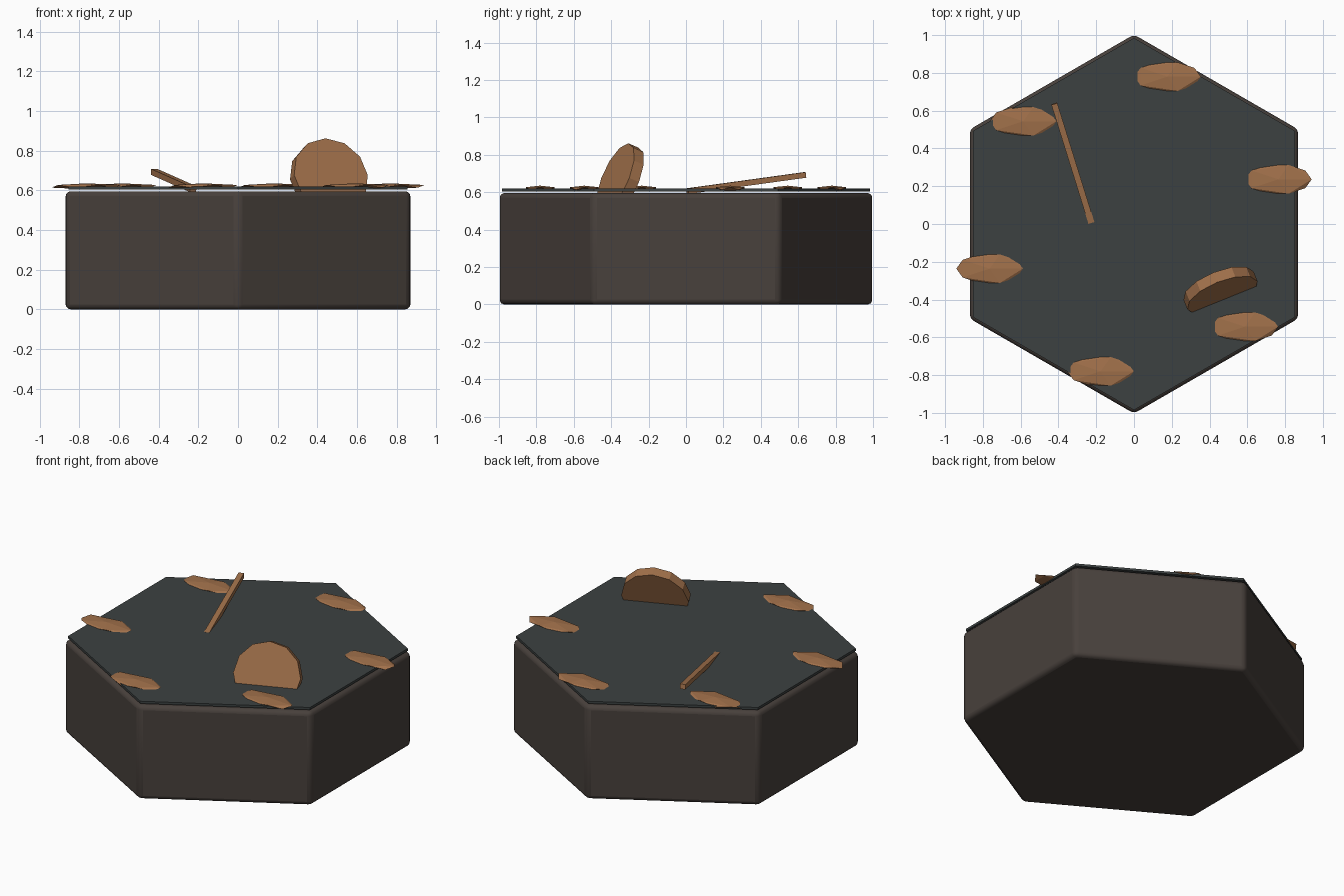
import bpy
from math import radians, cos, sin, pi

if "Cube" in bpy.data.objects:
    bpy.data.objects.remove(bpy.data.objects["Cube"])


def material(name, rgb):
    m = bpy.data.materials.new(name)
    m.diffuse_color = (*rgb, 1)
    m.use_nodes = True
    m.node_tree.nodes["Principled BSDF"].inputs["Base Color"].default_value = m.diffuse_color
    return m


stone = material("dark_stone", (0.065, 0.052, 0.045))
slate = material("slate_surface", (0.045, 0.053, 0.053))
wood = material("brown_wood", (0.36, 0.165, 0.07))


def finish(name, mat):
    ob = bpy.context.object
    ob.name = name
    ob.data.materials.append(mat)
    return ob


def prism(name, sides, radius, depth, loc, mat, rot=(0, 0, 0)):
    bpy.ops.mesh.primitive_cylinder_add(vertices=sides, radius=radius, depth=depth,
                                        location=loc, rotation=rot)
    return finish(name, mat)


# Hexagonal base block with rounded edges
base = prism("hex_base", 6, 1.003, 0.595, (0, 0, 0.2975), stone)
bevel = base.modifiers.new("rounded_edges", 'BEVEL')
bevel.width = 0.025
bevel.segments = 3
bpy.ops.object.shade_smooth_by_angle(angle=radians(35))

# Thin surface sheet just above the base
prism("surface_plate", 6, 0.985, 0.015, (0, 0, 0.6125), slate)

# Ring of flattened faceted mounds
for i in range(6):
    a = 0.3 + i * pi / 3
    bpy.ops.mesh.primitive_ico_sphere_add(subdivisions=1, radius=1,
                                          location=(0.8 * cos(a), 0.8 * sin(a), 0.62))
    bpy.context.object.scale = (0.197, 0.089, 0.015)
    finish(f"mound_{i + 1}", wood)

# Leaning half-buried disc
prism("buried_disc", 12, 0.2, 0.06, (0.458, -0.352, 0.665), wood,
      (radians(68), 0, radians(22)))

# Slanted stick with one end sunk into the surface
bpy.ops.mesh.primitive_cube_add(size=1, location=(-0.324, 0.322, 0.649),
                                rotation=(radians(7.5), 0, radians(17.3)))
bpy.context.object.scale = (0.033, 0.665, 0.03)
finish("stick", wood)
